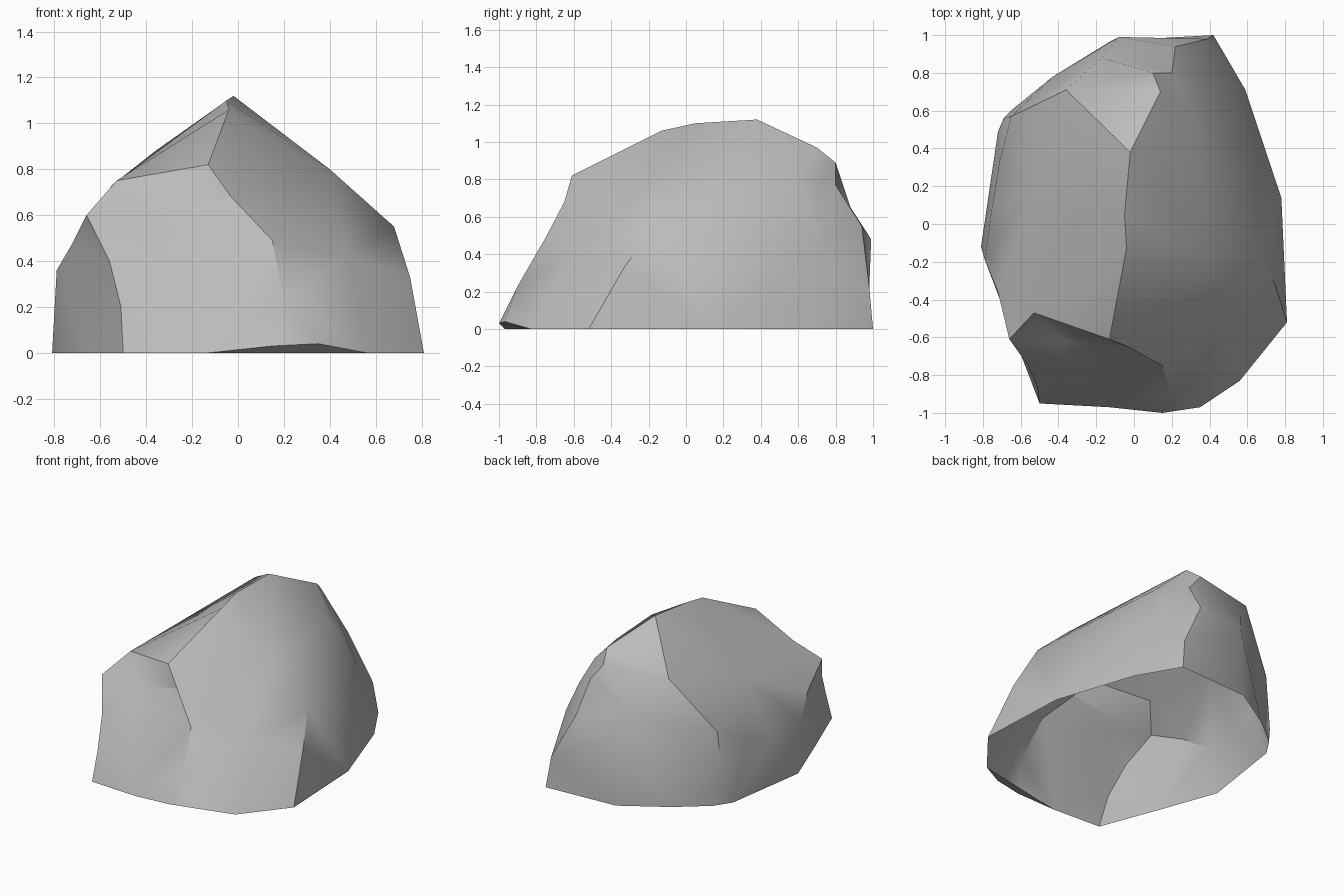
import bpy
import bmesh
import math
from mathutils import Vector

# Remove the default object only
default_cube = bpy.data.objects.get("Cube")
if default_cube:
    bpy.data.objects.remove(default_cube, do_unlink=True)


def make_material(name, colour):
    material = bpy.data.materials.new(name)
    material.use_nodes = True
    material.diffuse_color = colour
    shader = material.node_tree.nodes["Principled BSDF"]
    shader.inputs["Base Color"].default_value = colour
    shader.inputs["Roughness"].default_value = 0.9
    return material


# Outline where the boulder meets the ground (x, y in hundredths)
ground_outline = [
    (42, 100), (59, 71), (78, 14), (81, -52), (56, -83), (-13, -97),
    (-50, -95), (-66, -53), (-81, -12), (-72, 49), (-64, 61), (-43, 78),
    (-12, 97),
]

# Corners of the chipped facets on the front, with a narrow ledge
front_corners = [
    (15, -100, 3), (35, -97, 4), (15, -75, 49), (20, -90, 23), (-3, -65, 68),
    (-38, -61, 60), (-38, -68, 55), (-56, -75, 40), (-51, -87, 20),
    (48, -57, 42),
]

# Corners of the facets along both flanks
flank_corners = [
    (68, -17, 55), (75, -33, 33), (-66, -61, 60), (-72, -36, 48),
    (-79, -19, 36), (-75, 10, 33), (-71, 34, 40), (-65, 57, 52),
    (-69, 56, 14), (-55, 15, 73),
]

# Corners of the facets on the back, with a shallow dent near the top
back_corners = [
    (-8, 99, 48), (-17, 88, 65), (22, 94, 55), (39, 98, 22), (10, 80, 89),
    (20, 80, 77), (25, 71, 78), (36, 70, 66), (45, 72, 45),
]

# Corners of the ridge and the upper slopes
ridge_corners = [
    (-53, -47, 75), (-13, -61, 82), (-4, -13, 106), (-5, 5, 110),
    (-2, 38, 112), (14, 70, 97), (-36, 71, 88), (40, -18, 80), (32, 58, 80),
]


def build_boulder(name, corners, material):
    """Join the corners into a faceted skin that is open underneath."""
    # Connect the corners as seen from the middle of the base
    bm = bmesh.new()
    heart = Vector((-0.05, 0, 0))
    places = {}
    for corner in corners:
        place = Vector(corner) / 100
        vert = bm.verts.new((place - heart).normalized())
        places[vert] = place
    bmesh.ops.convex_hull(bm, input=bm.verts[:])
    bmesh.ops.recalc_face_normals(bm, faces=bm.faces[:])

    # Open the underside
    underside = [face for face in bm.faces
                 if all(places[vert].z == 0 for vert in face.verts)]
    bmesh.ops.delete(bm, geom=underside, context="FACES")

    # Move every corner out to its own place, which keeps the dents
    for vert in bm.verts:
        vert.co = places[vert]

    mesh = bpy.data.meshes.new(name)
    bm.to_mesh(mesh)
    bm.free()
    mesh.materials.append(material)
    boulder = bpy.data.objects.new(name, mesh)
    bpy.context.collection.objects.link(boulder)
    return boulder


stone_grey = make_material("stone_grey", (0.5, 0.5, 0.5, 1.0))
all_corners = [(x, y, 0) for x, y in ground_outline]
all_corners += front_corners + flank_corners + back_corners + ridge_corners
boulder = build_boulder("boulder", all_corners, stone_grey)

# Soften the gentle slopes and keep the chipped edges crisp
bpy.ops.object.select_all(action="DESELECT")
boulder.select_set(True)
bpy.context.view_layer.objects.active = boulder
bpy.ops.object.shade_smooth_by_angle(angle=math.radians(35))
